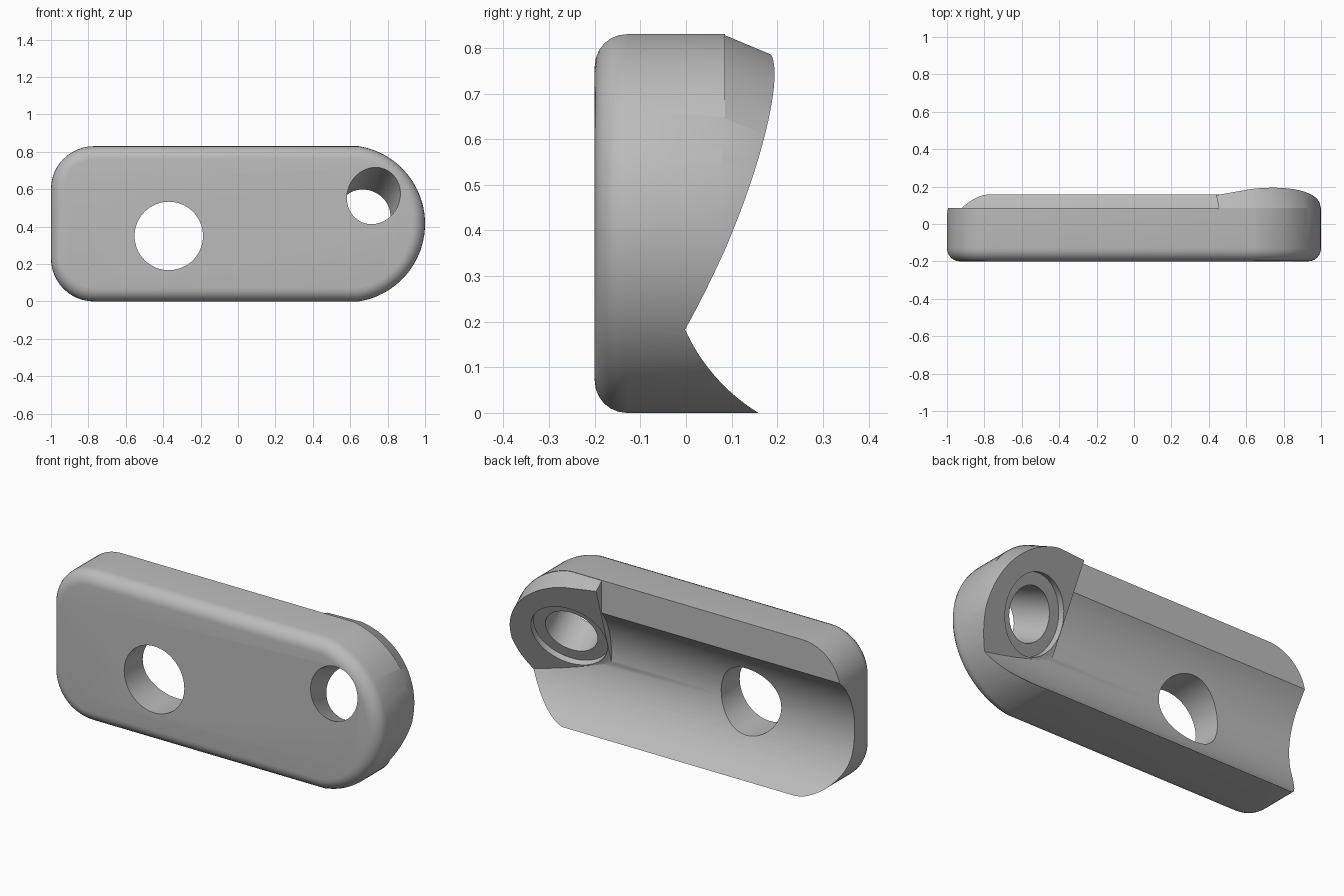
import bpy
import bmesh
from math import sin, cos, pi, sqrt, atan2, radians
from mathutils import Vector

default_cube = bpy.data.objects.get("Cube")
if default_cube:
    bpy.data.objects.remove(default_cube, do_unlink=True)

FRONT = -0.2
HEIGHT = 0.83
# Direction of the tilted bore, and the point where it leaves the front face
AXIS = Vector((-0.21, 1, -0.42))
BORE = Vector((0.725, FRONT, 0.565))


def arc(cx, cy, r, start, end, steps):
    return [(cx + r * cos(start + (end - start) * i / steps),
             cy + r * sin(start + (end - start) * i / steps)) for i in range(steps + 1)]


def pad_depth(x, z):
    """Depth of the sloping pad face."""
    return 0.21 * x + 0.42 * z - 0.274


def loft(name, start, end, bevel=0):
    """Solid between two matching rings, with an optional rounded start edge."""
    bm = bmesh.new()
    a = [bm.verts.new(p) for p in start]
    b = [bm.verts.new(p) for p in end]
    cap = bm.faces.new(a)
    bm.faces.new(b[::-1])
    n = len(a)
    for i in range(n):
        j = (i + 1) % n
        bm.faces.new((a[j], a[i], b[i], b[j]))
    bmesh.ops.recalc_face_normals(bm, faces=bm.faces)
    if bevel:
        bmesh.ops.bevel(bm, geom=list(cap.edges), offset=bevel, segments=6,
                        profile=0.5, affect='EDGES', clamp_overlap=True)
    mesh = bpy.data.meshes.new(name)
    bm.to_mesh(mesh)
    bm.free()
    obj = bpy.data.objects.new(name, mesh)
    bpy.context.collection.objects.link(obj)
    return obj


def rod(name, start, end, radius):
    """Round cutter between two points."""
    start, end = Vector(start), Vector(end)
    turn = (end - start).to_track_quat('Z', 'Y')
    ring = [turn @ Vector((x, y, 0)) for x, y in arc(0, 0, radius, 0, 2 * pi, 64)[:-1]]
    return loft(name, [start + p for p in ring], [end + p for p in ring])


def cut(target, cutter):
    """Subtract the cutter, then discard it."""
    mod = target.modifiers.new("cut", 'BOOLEAN')
    mod.operation = 'DIFFERENCE'
    mod.solver = 'EXACT'
    mod.object = cutter
    bpy.context.view_layer.objects.active = target
    bpy.ops.object.modifier_apply(modifier=mod.name)
    bpy.data.objects.remove(cutter, do_unlink=True)


# Plate: rounded corners at one end, a large round nose at the other
r = 0.23
nose = 0.42
nose_x, mid = 1 - nose, HEIGHT / 2
swing = atan2(mid, sqrt(nose ** 2 - mid ** 2))
outline = (arc(nose_x, mid, nose, -swing, swing, 40)
           + arc(r - 1, HEIGHT - r, r, pi / 2, pi, 12)
           + arc(r - 1, r, r, pi, 1.5 * pi, 12))
plate = loft("clamp_plate", [(x, FRONT, z) for x, z in outline],
             [(x, 0.4, z) for x, z in outline], bevel=0.07)

# Channel along the back, with a flat land above it
cy, cz, rad = 0.377, 0.354, 0.416
low = atan2(-0.4, -sqrt(rad ** 2 - 0.4 ** 2)) + 2 * pi
high = atan2(sqrt(rad ** 2 - (cy - 0.085) ** 2), 0.085 - cy)
profile = arc(cy, cz, rad, low, high, 40) + [(0.085, 1), (0.6, 1), (0.6, -0.1)]
channel = loft("channel_cutter", [(-1.2, y, z) for y, z in profile],
               [(1.2, y, z) for y, z in profile])

# Leaning block that is spared from the channel and becomes the sloping pad
base = 0.08
block = [(0.455, -1), (1, -1)] + arc(nose_x, mid, nose, 0, swing, 24) + [(0.455, HEIGHT)]
lean = AXIS.x * 0.21 + AXIS.z * 0.42
bottom, top = [], []
for x, z in block:
    p = Vector((x, base, z))
    bottom.append(p - AXIS * 0.9)
    top.append(p + AXIS * (pad_depth(x, z) - base) / (1 - lean))
cut(channel, loft("pad_block", bottom, top))
cut(plate, channel)

# Large straight hole
cut(plate, rod("hole_cutter", (-0.37, -0.5, 0.35), (-0.37, 0.5, 0.35), 0.183))

# Tilted bore with a shallow counterbore in the pad
reach = (pad_depth(BORE.x, BORE.z) - FRONT) / (1 - lean)
cut(plate, rod("bore_cutter", BORE - AXIS * 0.4, BORE + AXIS * 0.8, 0.14))
cut(plate, rod("counterbore_cutter", BORE + AXIS * (reach - 0.03), BORE + AXIS * 0.8, 0.205))

# Plain grey finish
grey = bpy.data.materials.new("plain_grey")
grey.use_nodes = True
colour = (0.5, 0.5, 0.5, 1)
grey.diffuse_color = colour
grey.node_tree.nodes["Principled BSDF"].inputs["Base Color"].default_value = colour
plate.data.materials.clear()
plate.data.materials.append(grey)
for face in plate.data.polygons:
    face.material_index = 0

bpy.ops.object.select_all(action='DESELECT')
plate.select_set(True)
bpy.context.view_layer.objects.active = plate
bpy.ops.object.shade_smooth_by_angle(angle=radians(30))
